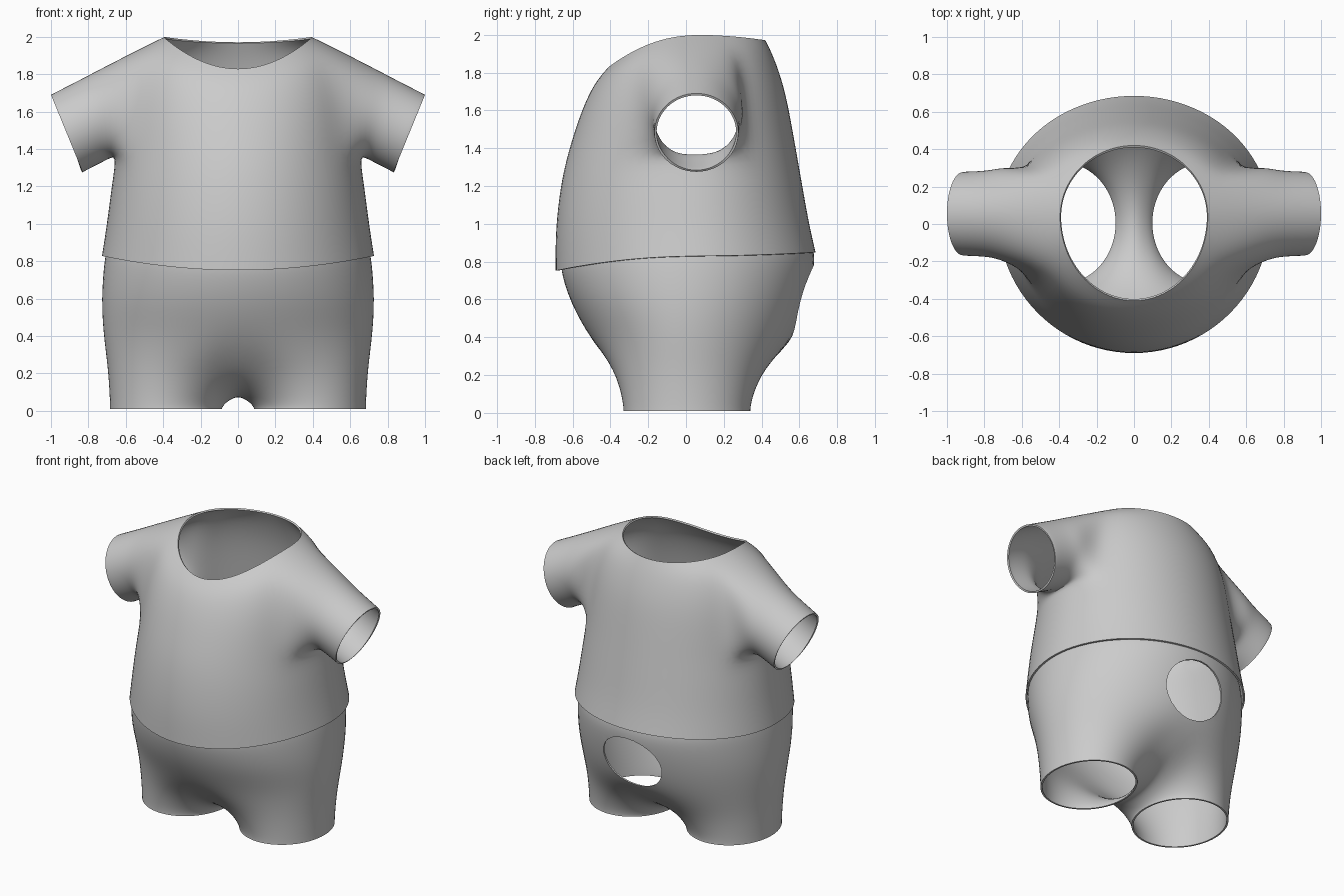
import bpy, bmesh, math
from mathutils import Vector

if "Cube" in bpy.data.objects:
    bpy.data.objects.remove(bpy.data.objects["Cube"])

cloth = bpy.data.materials.new("grey cloth")
cloth.diffuse_color = (0.6, 0.6, 0.6, 1)
cloth.use_nodes = True
cloth.node_tree.nodes["Principled BSDF"].inputs["Base Color"].default_value = cloth.diffuse_color
N = 12            # columns in half a body ring
GROW = 1.0115     # makes up for subdivision shrinkage


def half_ring(bm, side, front, back, c):
    """Half ring, front to back. side = (x, z); front, back = (y, z)."""
    ring = []
    for j in range(N + 1):
        t = -math.pi / 2 + math.pi * j / N
        s = math.sin(t)
        y, z = front if s < 0 else back
        x = 0 if j in (0, N) else side[0] * math.cos(t) * GROW
        ring.append(bm.verts.new((x, c + abs(s) * (y - c) * GROW,
                                  side[1] + (z - side[1]) * s * s)))
    return ring


def bridge(bm, a, b, closed=False, skip=()):
    n = len(a)
    for j in range(n if closed else n - 1):
        if j not in skip:
            k = (j + 1) % n
            bm.faces.new((a[j], b[j], b[k], a[k]))


def finish(bm, name, cutter=None):
    me = bpy.data.meshes.new(name)
    bm.to_mesh(me)
    bm.free()
    ob = bpy.data.objects.new(name, me)
    bpy.context.collection.objects.link(ob)
    me.materials.append(cloth)
    m = ob.modifiers.new("mirror", 'MIRROR')
    m.use_clip = True
    m = ob.modifiers.new("smooth", 'SUBSURF')
    m.levels = m.render_levels = 2
    m = ob.modifiers.new("thickness", 'SOLIDIFY')
    m.thickness, m.offset = 0.012, -1
    if cutter:
        m = ob.modifiers.new("hole", 'BOOLEAN')
        m.object, m.operation, m.solver = cutter, 'DIFFERENCE', 'EXACT'
    bpy.ops.object.select_all(action='DESELECT')
    ob.select_set(True)
    bpy.context.view_layer.objects.active = ob
    for m in list(ob.modifiers):
        bpy.ops.object.modifier_apply(modifier=m.name)
    bpy.ops.object.shade_smooth_by_angle(angle=math.radians(40))
    return ob


# Shirt body: rings from neckline to hem
bm = bmesh.new()
rings = [half_ring(bm, *r, 0.04) for r in (
    ((.395, 2.00), (-.41, 1.825), (.42, 1.97)),
    ((.53, 1.935), (-.485, 1.74), (.465, 1.88)),
    ((.60, 1.75), (-.55, 1.60), (.52, 1.72)),
    ((.63, 1.55), (-.60, 1.45), (.555, 1.54)),
    ((.65, 1.36), (-.64, 1.31), (.585, 1.37)),
    ((.675, 1.20), (-.67, 1.15), (.615, 1.20)),
    ((.70, 1.00), (-.69, .95), (.65, 1.00)),
    ((.727, .83), (-.69, .75), (.685, .85)))]
for i in range(len(rings) - 1):
    bridge(bm, rings[i], rings[i + 1], skip=range(4, 8) if 1 <= i <= 3 else ())

# Sleeve: grows out of the gap in the side of the shirt
loop = (rings[1][4:9] + [rings[2][8], rings[3][8]]
        + rings[4][8:3:-1] + [rings[3][4], rings[2][4]])
for top, bottom, depth in (((.72, 1.835), (.68, 1.355), .25),
                           ((.82, 1.782), (.735, 1.325), .228),
                           ((.99, 1.695), (.825, 1.28), .225),
                           ((1.0, 1.69), (.83, 1.275), .222)):
    tp, bt = Vector((top[0], 0, top[1])), Vector((bottom[0], 0, bottom[1]))
    new = []
    for k in range(14):
        a = (k - 2) * math.tau / 14
        p = (tp + bt) / 2 + (tp - bt) / 2 * math.cos(a) * 1.034
        p.y = .055 + depth * math.sin(a) * 1.034
        new.append(bm.verts.new(p))
    bridge(bm, loop, new, True)
    loop = new
finish(bm, "shirt")

# Shorts body: rings from waist to the top of the legs
bm = bmesh.new()
rings = [half_ring(bm, *r, 0) for r in (
    ((.70, .87), (-.66, .80), (.67, .88)),
    ((.715, .80), (-.66, .74), (.685, .80)),
    ((.73, .60), (-.61, .58), (.645, .60)),
    ((.72, .42), (-.51, .40), (.58, .40)))]
for a, b in zip(rings, rings[1:]):
    bridge(bm, a, b)

# Legs: each loop is half a body ring closed by the crotch line
crotch = [bm.verts.new((0, y, z)) for y, z in
          ((.43, .24), (.2, .11), (0, .07), (-.2, .11), (-.39, .24))]
loop = rings[-1] + crotch
ends = [Vector((.385 + .305 * math.cos(a), .005 + .342 * math.sin(a), .01))
        for a in ((k - 6) * math.tau / 18 for k in range(18))]
start = [v.co.copy() for v in loop]
for fxy, fz in ((.68, .45), (.94, .8), (1, .96), (1, 1)):
    new = []
    for s, e in zip(start, ends):
        p = s.lerp(e, fxy)
        p.z = s.z + (e.z - s.z) * fz
        new.append(bm.verts.new(p))
    bridge(bm, loop, new, True)
    loop = new

# Oval opening at the back of the shorts
bpy.ops.mesh.primitive_cylinder_add(vertices=24, radius=1, depth=.6,
                                    location=(0, .7, .59),
                                    rotation=(math.pi / 2, 0, 0))
cutter = bpy.context.object
cutter.name = "back_hole_cutter"
cutter.scale = (.23, .19, 1)
cutter.hide_render = True
bpy.context.view_layer.update()
finish(bm, "shorts", cutter)
bpy.data.objects.remove(cutter)
